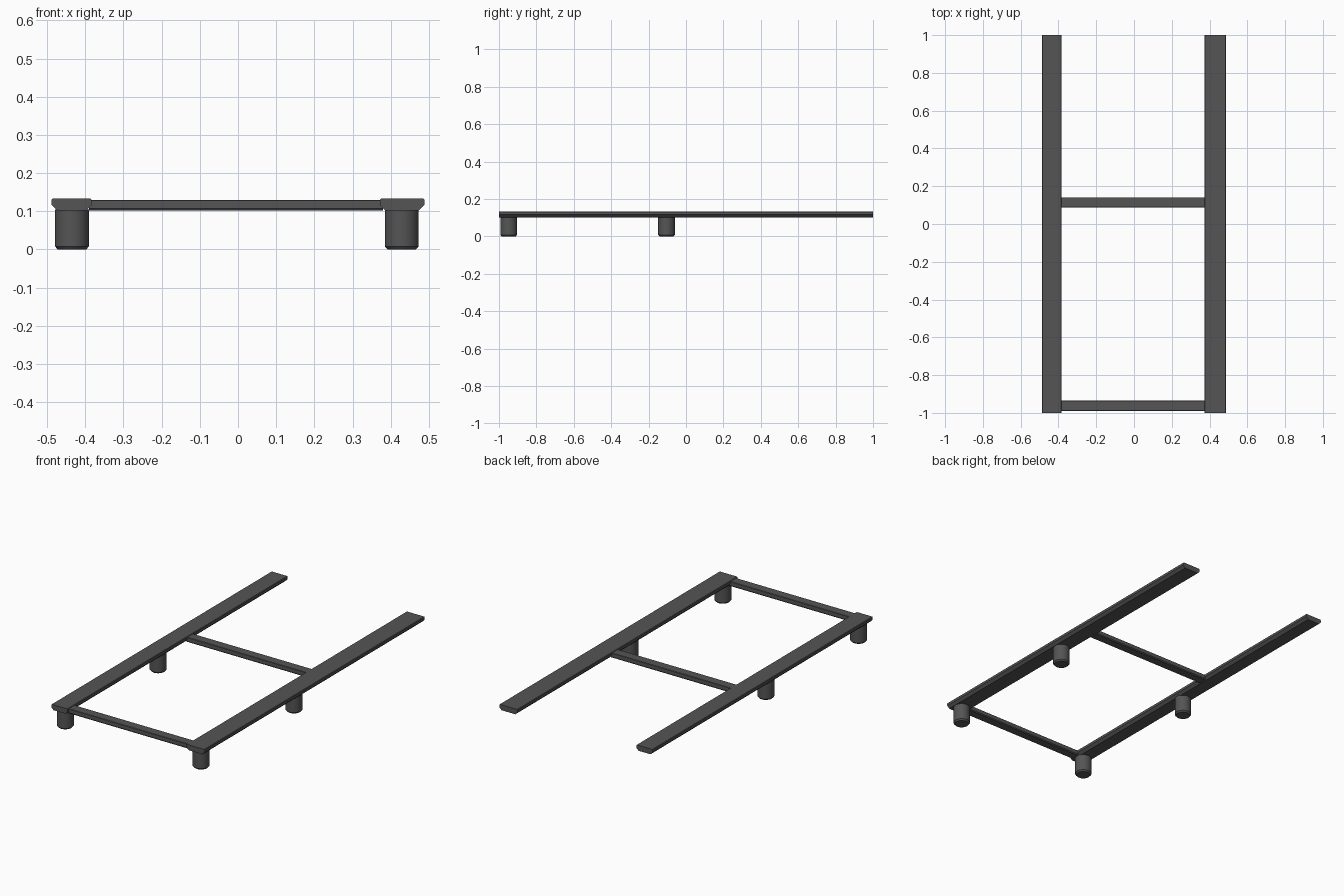
import bpy, bmesh, math

if "Cube" in bpy.data.objects:
    bpy.data.objects.remove(bpy.data.objects["Cube"])

mat = bpy.data.materials.new("dark_grey")
mat.diffuse_color = (0.09, 0.09, 0.09, 1)
mat.use_nodes = True
mat.node_tree.nodes["Principled BSDF"].inputs["Base Color"].default_value = mat.diffuse_color


def finish(name, bm):
    bmesh.ops.recalc_face_normals(bm, faces=bm.faces)
    me = bpy.data.meshes.new(name)
    bm.to_mesh(me)
    bm.free()
    me.materials.append(mat)
    ob = bpy.data.objects.new(name, me)
    bpy.context.collection.objects.link(ob)
    return ob


def extrude(name, pts, vec):
    """Extrude a closed 3D outline along a vector."""
    bm = bmesh.new()
    face = bm.faces.new([bm.verts.new(p) for p in pts])
    new = bmesh.ops.extrude_face_region(bm, geom=[face], use_keep_orig=True)["geom"]
    bmesh.ops.translate(bm, vec=vec, verts=[v for v in new if isinstance(v, bmesh.types.BMVert)])
    return finish(name, bm)


def chamfered(a, b, z0, z1, ch, cv, t):
    """Bar section: chamfered lower edges, slightly eased top edges."""
    return [(a + ch, z0), (b - ch, z0), (b, z0 + cv), (b, z1 - t),
            (b - t, z1), (a + t, z1), (a, z1 - t), (a, z0 + cv)]


# long side rails (the right one is slightly wider)
for name, a, b in (("left_rail", -0.488, -0.384), ("right_rail", 0.372, 0.488)):
    sec = chamfered(a, b, 0.102, 0.133, 0.014, 0.014, 0.003)
    extrude(name, [(x, -1, z) for x, z in sec], (0, 2, 0))

# cross bars
for name, a, b in (("front_crossbar", -0.989, -0.935), ("middle_crossbar", 0.087, 0.141)):
    sec = chamfered(a, b, 0.102, 0.130, 0.004, 0.005, 0.002)
    extrude(name, [(-0.39, y, z) for y, z in sec], (0.77, 0, 0))


# round legs: spun profile with a chamfered foot
def leg(name, x, y, r=0.0445, h=0.104, n=32):
    bm = bmesh.new()
    rings = []
    for rad, z in ((r - 0.007, 0), (r, 0.008), (r, h)):
        rings.append([bm.verts.new((x + rad * math.cos(2 * math.pi * i / n),
                                    y + rad * math.sin(2 * math.pi * i / n), z)) for i in range(n)])
    for lo, hi in zip(rings, rings[1:]):
        for i in range(n):
            j = (i + 1) % n
            bm.faces.new((lo[i], lo[j], hi[j], hi[i]))
    bm.faces.new(rings[0])
    bm.faces.new(rings[-1])
    ob = finish(name, bm)
    bpy.ops.object.select_all(action='DESELECT')
    ob.select_set(True)
    bpy.context.view_layer.objects.active = ob
    bpy.ops.object.shade_smooth_by_angle(angle=math.radians(30))


for row, y in (("front", -0.948), ("middle", -0.104)):
    for side, x in (("left", -0.435), ("right", 0.429)):
        leg(f"{row}_{side}_leg", x, y)
